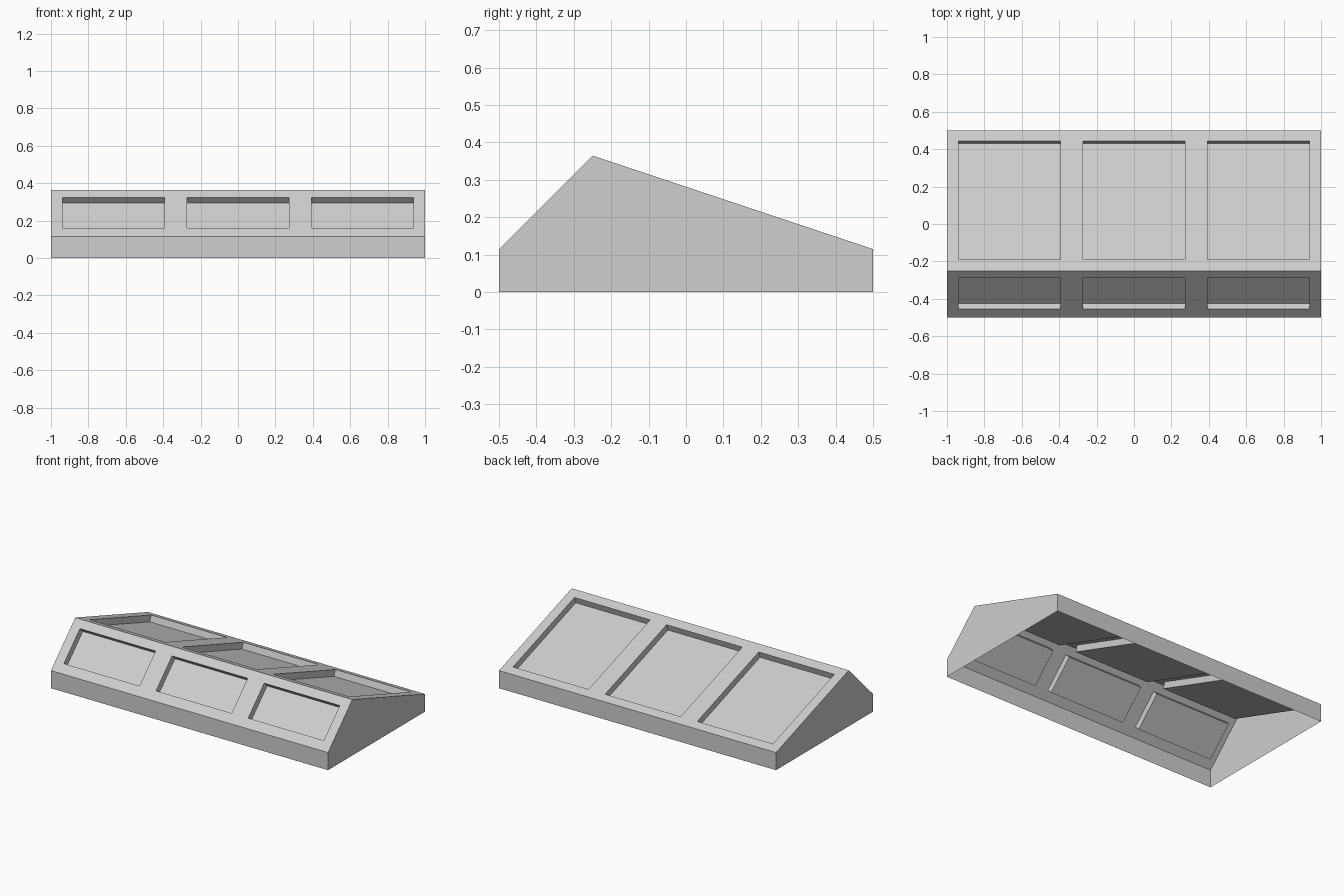
import bpy
import bmesh
from mathutils import Vector

cube = bpy.data.objects.get("Cube")
if cube:
    bpy.data.objects.remove(cube, do_unlink=True)

# One flat grey for everything
grey = bpy.data.materials.new("light_grey")
grey.use_nodes = True
colour = (0.62, 0.62, 0.62, 1)
grey.diffuse_color = colour
grey.node_tree.nodes["Principled BSDF"].inputs["Base Color"].default_value = colour

RECESS = 0.042
BAY_X = (-0.665, 0, 0.665)
BAY_HALF = 0.273

# Cross-section corners, front bottom to back bottom (y, z)
front_base = Vector((-0.5, 0))
front_eave = Vector((-0.5, 0.115))
ridge = Vector((-0.25, 0.365))
back_eave = Vector((0.5, 0.115))
back_base = Vector((0.5, 0))

# Cuts along each slope mark where the window bays begin and end
profile = [front_base, front_eave,
           front_eave.lerp(ridge, 0.18), front_eave.lerp(ridge, 0.84), ridge,
           ridge.lerp(back_eave, 0.08), ridge.lerp(back_eave, 0.925),
           back_eave, back_base]
pane_rows = (2, 5)

stations = [-1]
for cx in BAY_X:
    stations += [cx - BAY_HALF, cx + BAY_HALF]
stations.append(1)

bm = bmesh.new()
grid = [[bm.verts.new((x, p.x, p.y)) for p in profile] for x in stations]


def add_recess(corners):
    """Sunken pane with four side walls in place of a flat cell."""
    a, b, _, d = (v.co for v in corners)
    inward = -(b - a).cross(d - a).normalized() * RECESS
    floor = [bm.verts.new(v.co + inward) for v in corners]
    bm.faces.new(floor)
    for k in range(4):
        n = (k + 1) % 4
        bm.faces.new((corners[k], corners[n], floor[n], floor[k]))


# Walls and slopes, open underneath
for i in range(len(stations) - 1):
    for j in range(len(profile) - 1):
        cell = [grid[i][j], grid[i + 1][j], grid[i + 1][j + 1], grid[i][j + 1]]
        if i % 2 == 1 and j in pane_rows:
            add_recess(cell)
        else:
            bm.faces.new(cell)

# Gable ends
bm.faces.new(grid[0])
bm.faces.new(list(reversed(grid[-1])))

mesh = bpy.data.meshes.new("roof_shell")
bm.to_mesh(mesh)
bm.free()
mesh.materials.append(grey)
roof = bpy.data.objects.new("roof_shell", mesh)
bpy.context.collection.objects.link(roof)
